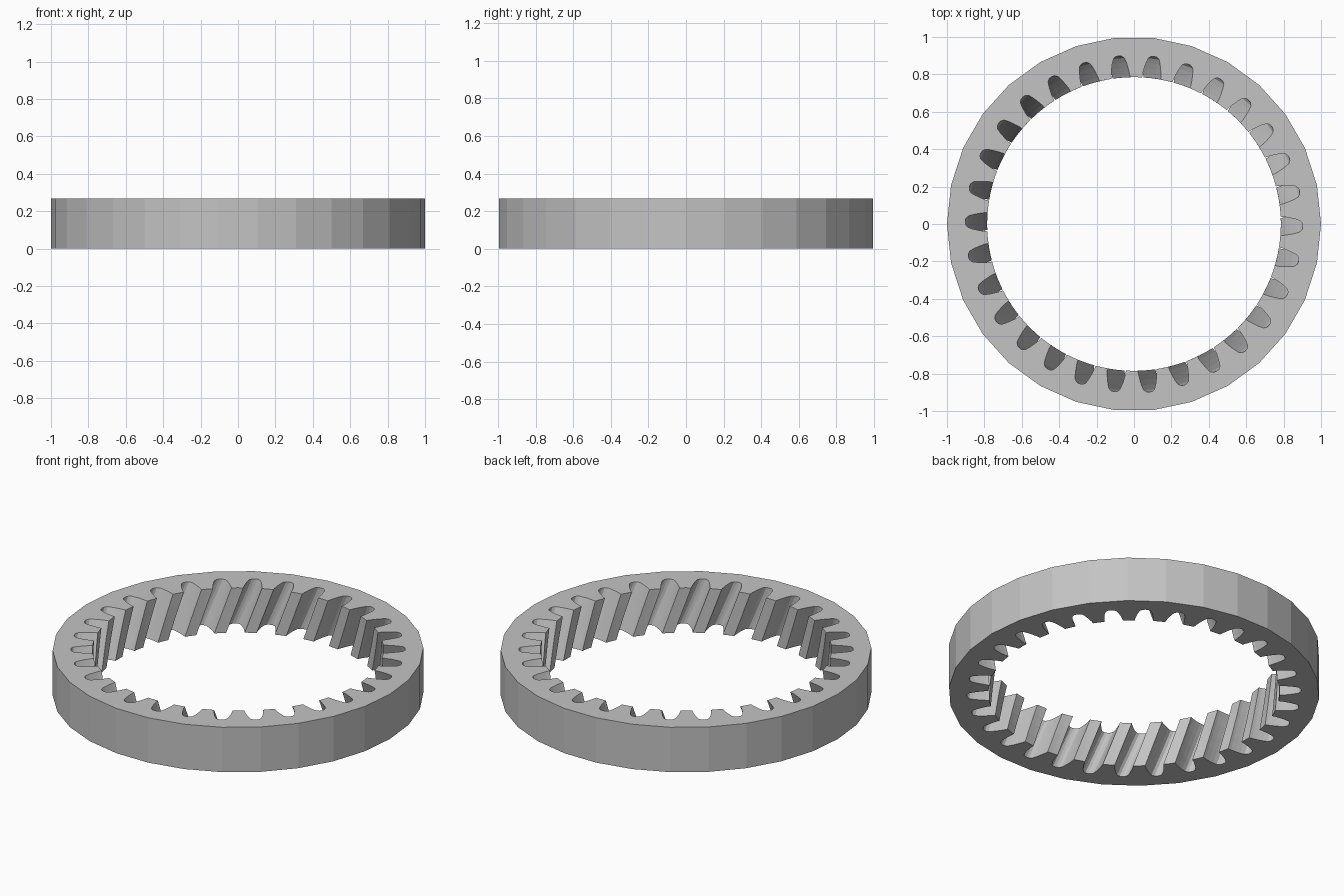
import bpy, bmesh
from math import radians, cos, sin

cube = bpy.data.objects.get("Cube")
if cube:
    bpy.data.objects.remove(cube, do_unlink=True)

TEETH = 30
PITCH = 360 / TEETH
HEIGHT = 0.267
TOP_ANGLE = -0.8     # groove centre at the top face, degrees
TWIST = 6.8          # helix turn from top to bottom, degrees
LAYERS = 4

# Half of one tooth space: (degrees from groove centre, radius)
HALF = [(0, 0.902), (1.0, 0.9), (1.9, 0.889), (2.5, 0.865),
        (3.05, 0.835), (3.5, 0.805), (3.65, 0.785), (6, 0.785)]
# One pitch, from groove centre to just before the next groove centre
SECTOR = HALF + [(PITCH - a, r) for a, r in HALF[-2:0:-1]]
K = len(SECTOR)


def ring(bm, points, z):
    return [bm.verts.new((r * cos(radians(a)), r * sin(radians(a)), z))
            for a, r in points]


def bridge(bm, low, high):
    n = len(low)
    for i in range(n):
        j = (i + 1) % n
        bm.faces.new((low[i], low[j], high[j], high[i]))


bm = bmesh.new()

# Outer wall
outer_points = [(i * PITCH, 1.0) for i in range(TEETH)]
outer = [ring(bm, outer_points, z) for z in (0, HEIGHT)]
bridge(bm, *outer)

# Helical inner teeth
inner = []
for layer in range(LAYERS + 1):
    t = layer / LAYERS
    start = TOP_ANGLE + TWIST * (1 - t)
    points = [(start + i * PITCH + a, r) for i in range(TEETH) for a, r in SECTOR]
    inner.append(ring(bm, points, HEIGHT * t))
for low, high in zip(inner, inner[1:]):
    bridge(bm, low, high)

# Flat top and bottom, one face per pitch
for rim, teeth in ((outer[0], inner[0]), (outer[1], inner[-1])):
    for i in range(TEETH):
        edge = [teeth[(i * K + k) % len(teeth)] for k in range(K + 1)]
        bm.faces.new([rim[i], rim[(i + 1) % TEETH]] + edge[::-1])

bmesh.ops.recalc_face_normals(bm, faces=bm.faces)
bmesh.ops.triangulate(bm, faces=[f for f in bm.faces if len(f.verts) > 4])
mesh = bpy.data.meshes.new("ring_gear")
bm.to_mesh(mesh)
bm.free()

# Plain grey material
grey = bpy.data.materials.new("light_grey")
grey.use_nodes = True
grey.diffuse_color = (0.55, 0.55, 0.55, 1)
grey.node_tree.nodes["Principled BSDF"].inputs["Base Color"].default_value = (0.55, 0.55, 0.55, 1)
mesh.materials.append(grey)

gear = bpy.data.objects.new("ring_gear", mesh)
bpy.context.collection.objects.link(gear)
